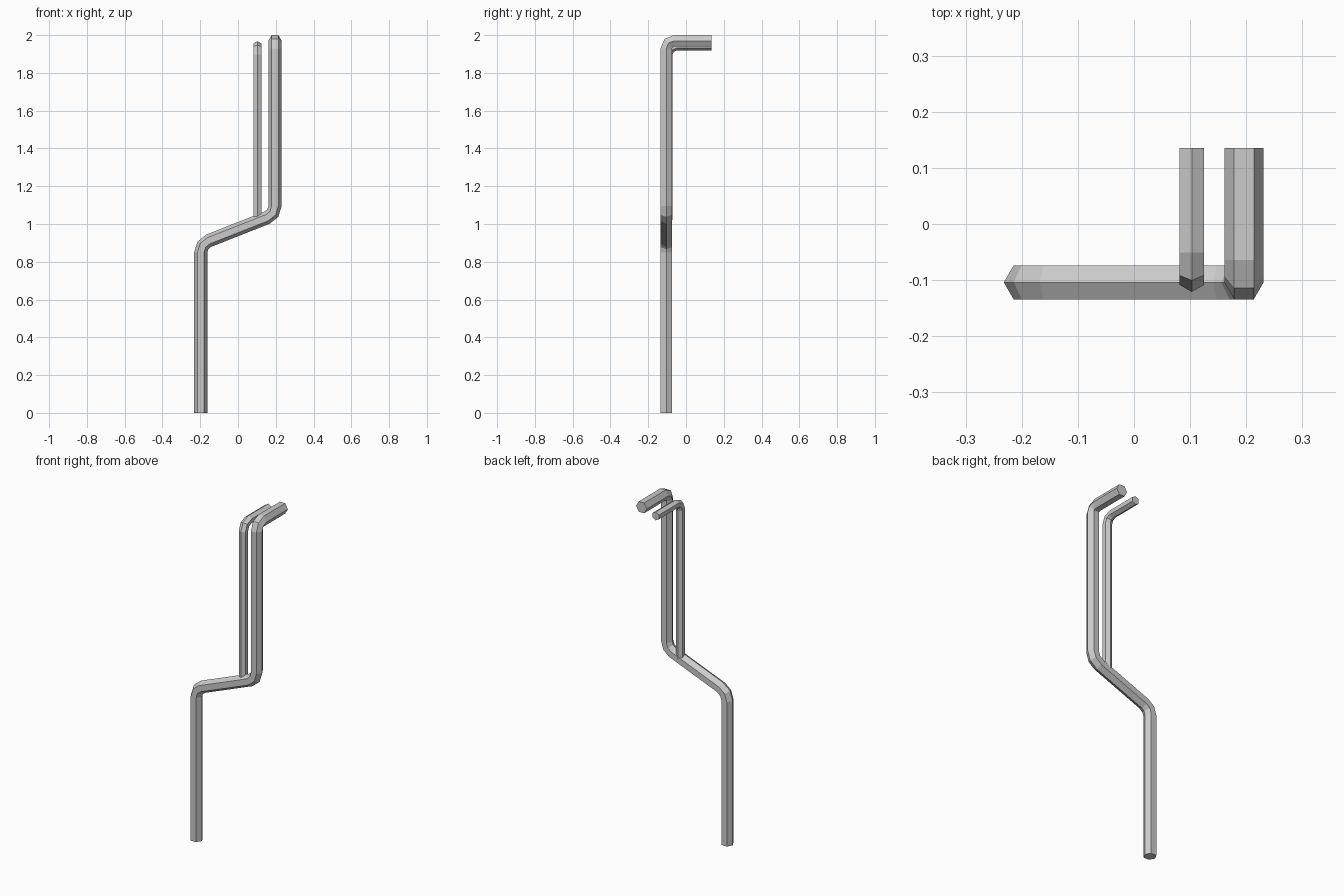
import bpy, bmesh, math
from mathutils import Vector, Quaternion

if "Cube" in bpy.data.objects:
    bpy.data.objects.remove(bpy.data.objects["Cube"])


def rounded_path(corners, bends):
    """Replace every inner corner by a three-point arc; returns (point, tangent) rings."""
    p = [Vector(c) for c in corners]
    rings = [(p[0], (p[1] - p[0]).normalized())]
    for i in range(1, len(p) - 1):
        a = (p[i] - p[i - 1]).normalized()
        b = (p[i + 1] - p[i]).normalized()
        t = bends[i - 1]
        angle = a.angle(b)
        radius = t / math.tan(angle / 2)
        start = p[i] - a * t
        centre = start + (b - a * a.dot(b)).normalized() * radius
        axis = a.cross(b).normalized()
        for k in range(3):
            q = Quaternion(axis, angle * k / 2)
            rings.append((centre + q @ (start - centre), q @ a))
    rings.append((p[-1], (p[-1] - p[-2]).normalized()))
    return rings


def hex_pipe(name, corners, bends, radius, first_vertex):
    """Sweep a six-sided section along the path without twisting."""
    bm = bmesh.new()
    side = Vector(first_vertex)
    previous, last_tangent = None, None
    path = rounded_path(corners, bends)
    for i, (point, tangent) in enumerate(path):
        if last_tangent is not None:
            side = last_tangent.rotation_difference(tangent) @ side
        last_tangent = tangent
        ring = [bm.verts.new(point + Quaternion(tangent, k * math.pi / 3) @ side * radius)
                for k in range(6)]
        if previous:
            for k in range(6):
                n = (k + 1) % 6
                bm.faces.new((previous[k], previous[n], ring[n], ring[k]))
        if i in (0, len(path) - 1):
            bm.faces.new(ring)
        previous = ring
    bmesh.ops.recalc_face_normals(bm, faces=bm.faces)
    mesh = bpy.data.meshes.new(name)
    bm.to_mesh(mesh)
    bm.free()
    obj = bpy.data.objects.new(name, mesh)
    bpy.context.collection.objects.link(obj)
    return obj


# Main pipe: riser, sloped offset, upper riser, elbow to the back
Y = -0.104
hex_pipe("main_pipe",
         [(-0.197, Y, 0), (-0.197, Y, 0.895), (0.196, Y, 1.05), (0.196, Y, 1.97), (0.196, 0.135, 1.97)],
         [0.045, 0.045, 0.04], 0.035, (1, 0, 0))

# Thin branch pipe rising from the sloped section
hex_pipe("branch_pipe",
         [(0.103, -0.096, 1.02), (0.103, -0.096, 1.943), (0.103, 0.135, 1.943)],
         [0.045], 0.025, (0, 1, 0))
